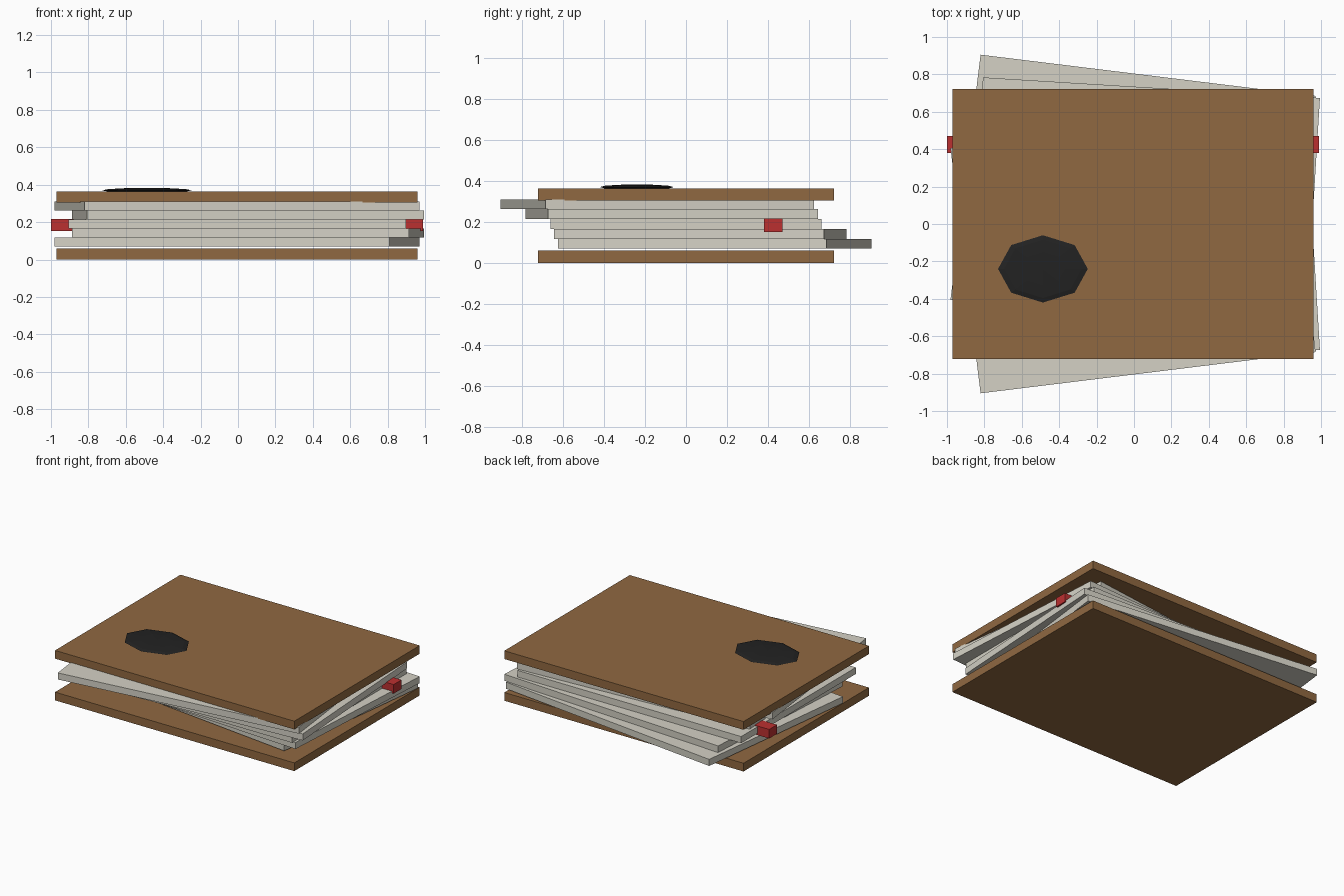
import bpy
from math import radians

if "Cube" in bpy.data.objects:
    bpy.data.objects.remove(bpy.data.objects["Cube"])


def material(name, rgb):
    m = bpy.data.materials.new(name)
    m.diffuse_color = (*rgb, 1)
    m.use_nodes = True
    m.node_tree.nodes["Principled BSDF"].inputs["Base Color"].default_value = m.diffuse_color
    return m


leather = material("brown_leather", (0.28, 0.14, 0.053))
paper = material("paper", (0.66, 0.64, 0.56))
ribbon = material("red_ribbon", (0.5, 0.03, 0.03))
ink = material("black", (0.016, 0.016, 0.016))


def box(name, center, size, mat, turn=0):
    bpy.ops.mesh.primitive_cube_add(size=1, location=center, rotation=(0, 0, radians(turn)))
    ob = bpy.context.object
    ob.name = name
    ob.scale = size
    ob.data.materials.append(mat)
    return ob


# Covers
for name, z in (("bottom_cover", 0.03), ("top_cover", 0.334)):
    box(name, (-0.005, 0, z), (1.93, 1.445, 0.06), leather)

# Fanned page blocks, bottom to top
page_x = (-0.005, 0.053, -0.005, 0.053, -0.005)
for i, x in enumerate(page_x):
    k = i - 2
    box(f"page_block_{i + 1}", (x, -0.07 * k, 0.19 + 0.048 * k),
        (1.805, 1.32, 0.048), paper, 3.5 * k)

# Bookmark strap passing through the pages
box("bookmark", (-0.005, 0.425, 0.185), (1.99, 0.09, 0.066), ribbon)

# Flattened faceted emblem on the top cover
bpy.ops.mesh.primitive_uv_sphere_add(segments=8, ring_count=6, radius=1,
                                     location=(-0.487, -0.24, 0.37))
emblem = bpy.context.object
emblem.name = "cover_emblem"
emblem.scale = (0.24, 0.18, 0.013)
emblem.data.materials.append(ink)
